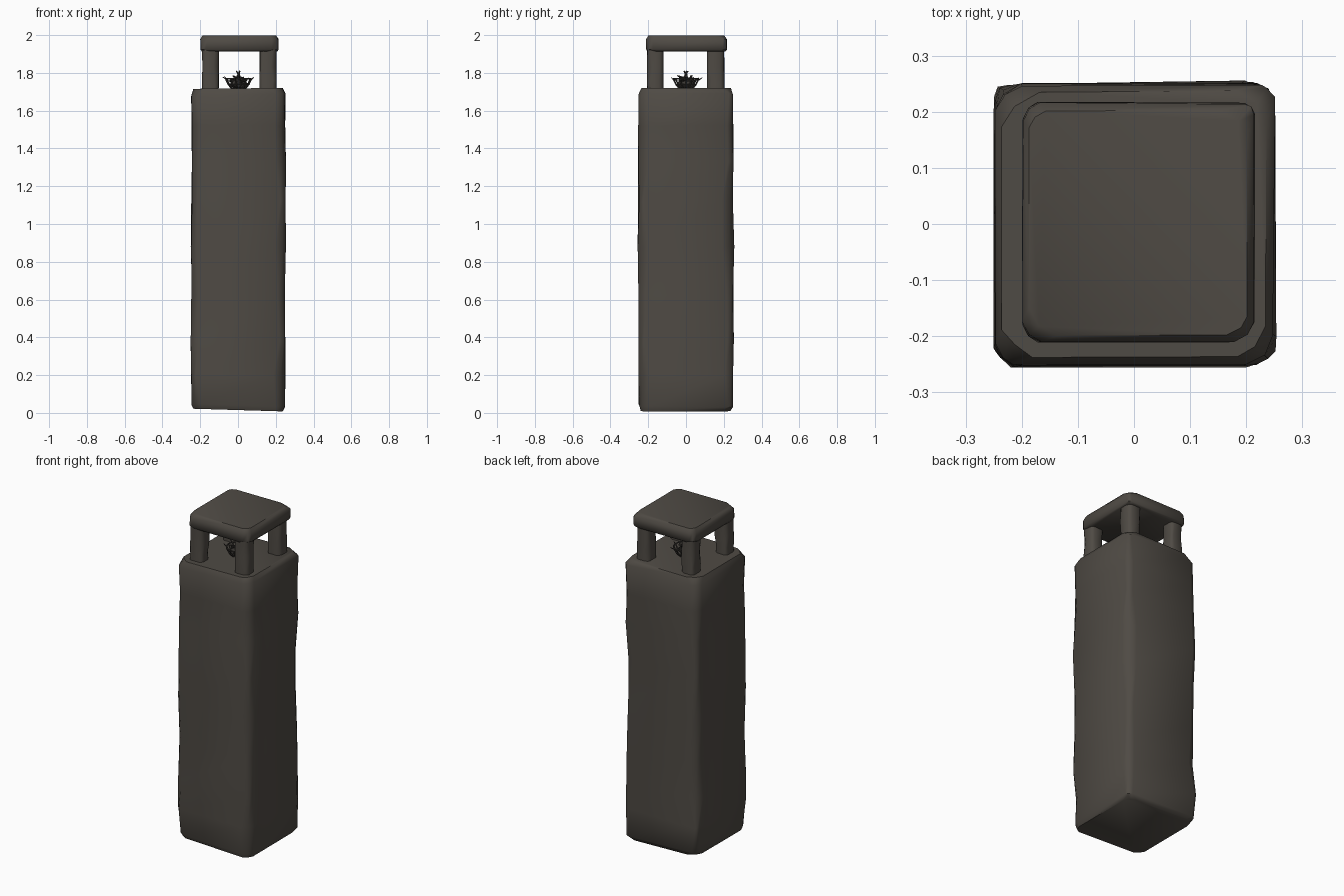
import bpy, bmesh, math, random
from mathutils import Vector

if "Cube" in bpy.data.objects:
    bpy.data.objects.remove(bpy.data.objects["Cube"])

random.seed(7)


def material(name, rgb):
    m = bpy.data.materials.new(name)
    m.diffuse_color = (*rgb, 1)
    m.use_nodes = True
    m.node_tree.nodes["Principled BSDF"].inputs["Base Color"].default_value = m.diffuse_color
    return m


stone = material("dark weathered stone", (0.078, 0.069, 0.058))
charred = material("charred wood", (0.05, 0.045, 0.039))


def finish(bm, name, mat, angle):
    bmesh.ops.recalc_face_normals(bm, faces=bm.faces)
    me = bpy.data.meshes.new(name)
    bm.to_mesh(me)
    bm.free()
    ob = bpy.data.objects.new(name, me)
    bpy.context.collection.objects.link(ob)
    me.materials.append(mat)
    bpy.ops.object.select_all(action='DESELECT')
    bpy.context.view_layer.objects.active = ob
    ob.select_set(True)
    bpy.ops.object.shade_smooth_by_angle(angle=math.radians(angle))
    return ob


# Chipped stone block: stacked square rings whose corners are cut by varying amounts
def rough_block(name, x0, x1, y0, y1, levels, cut, jitter, end_cut):
    bm = bmesh.new()
    cx, cy = (x0 + x1) / 2, (y0 + y1) / 2
    hx, hy = (x1 - x0) / 2, (y1 - y0) / 2
    rings = []
    for k, (z, tilt, inset) in enumerate(levels):
        ends = k in (0, len(levels) - 1)
        ring = []
        for sx, sy in ((1, 1), (-1, 1), (-1, -1), (1, -1)):
            ax, ay = hx - inset, hy - inset
            c = random.uniform(*(end_cut if ends else cut))
            side_a = (sx * ax, sy * (ay - c))       # on the x side
            side_b = (sx * (ax - c), sy * ay)       # on the y side
            mid = (sx * (ax - 0.36 * c), sy * (ay - 0.36 * c))
            trio = [side_a, mid, side_b]
            if sx * sy < 0:
                trio.reverse()
            for px, py in trio:
                j = lambda: random.uniform(-jitter, jitter)
                ring.append(bm.verts.new((cx + px + j(), cy + py + j(),
                                          z - tilt * px + (0 if ends else j()))))
        rings.append(ring)
    n = len(rings[0])
    for a, b in zip(rings, rings[1:]):
        for i in range(n):
            bm.faces.new((a[i], a[(i + 1) % n], b[(i + 1) % n], b[i]))
    bm.faces.new(rings[0][::-1])
    bm.faces.new(rings[-1])
    return finish(bm, name, stone, 48)


# Tall pillar
body_levels = [(0.015, 0.03, 0.012), (0.04, 0.03, 0.002), (0.20, 0, 0.0), (0.38, 0, 0.0),
               (0.62, 0, 0.002), (0.88, 0, -0.003), (1.12, 0, 0.0), (1.33, 0, 0.0),
               (1.52, 0, 0.0), (1.685, -0.02, 0.002), (1.718, -0.01, 0.014)]
rough_block("pillar", -0.247, 0.25, -0.25, 0.25, body_levels,
            (0.02, 0.06), 0.004, (0.04, 0.08))

# Four corner posts
for side_y, ya, yb in (("front", -0.205, -0.12), ("back", 0.112, 0.202)):
    for side_x, xa, xb in (("left", -0.188, -0.102), ("right", 0.115, 0.203)):
        post_levels = [(z, 0, 0) for z in (1.69, 1.76, 1.83, 1.93)]
        rough_block(f"{side_y}_{side_x}_post", xa, xb, ya, yb, post_levels,
                    (0.012, 0.028), 0.002, (0.015, 0.025))

# Cap slab
cap_levels = [(1.914, 0, 0.008), (1.925, 0, 0.0), (1.978, 0, 0.001), (1.999, 0, 0.014)]
rough_block("cap_slab", -0.20, 0.216, -0.212, 0.216, cap_levels,
            (0.018, 0.04), 0.002, (0.03, 0.06))


# Fire basket with twigs
def rod(bm, a, b, r, tip=1.0):
    a, b = Vector(a), Vector(b)
    d = b - a
    mat = d.to_track_quat('Z', 'Y').to_matrix().to_4x4()
    mat.translation = (a + b) / 2
    bmesh.ops.create_cone(bm, cap_ends=True, segments=6, radius1=r,
                          radius2=r * tip, depth=d.length, matrix=mat)


def polar(r, angle, z):
    return (0.003 + r * math.cos(angle), r * math.sin(angle), z)


bm = bmesh.new()
profile = [(0.036, 1.716), (0.055, 1.740), (0.068, 1.768)]
count = 14
for i in range(count):
    a0, a1 = (math.tau * k / count for k in (i, i + 1))
    for (r0, z0), (r1, z1) in zip(profile, profile[1:]):
        rod(bm, polar(r0, a0, z0), polar(r1, a0, z1), 0.004)
    for r, z in profile:
        rod(bm, polar(r, a0, z), polar(r, a1, z), 0.004)
    # spikes splaying over the rim
    if i % 2 == 0:
        rod(bm, polar(0.06, a0, 1.757),
            polar(random.uniform(0.08, 0.093), a0, random.uniform(1.768, 1.782)), 0.004, 0.5)
finish(bm, "fire_basket", charred, 40)

bm = bmesh.new()
for i in range(22):
    a = i * 2.4
    r = random.uniform(0.01, 0.055)
    rod(bm, polar(r, a, random.uniform(1.735, 1.76)),
        polar(random.uniform(0.005, 0.05), a + random.uniform(1.5, 4.2),
              random.uniform(1.755, 1.79)), 0.0055, 0.6)
for a in (0.3, 2.4, 4.5):
    rod(bm, polar(0.03, a, 1.745), polar(0.012, a + 2.8, 1.81), 0.006, 0.6)
finish(bm, "twigs", charred, 40)

# Ash heap filling the basket
bm = bmesh.new()
bmesh.ops.create_icosphere(bm, subdivisions=2, radius=1)
for v in bm.verts:
    k = random.uniform(0.88, 1.08)
    v.co = Vector((0.003 + v.co.x * 0.05 * k, v.co.y * 0.05 * k, 1.738 + v.co.z * 0.024 * k))
finish(bm, "ash_heap", charred, 30)
